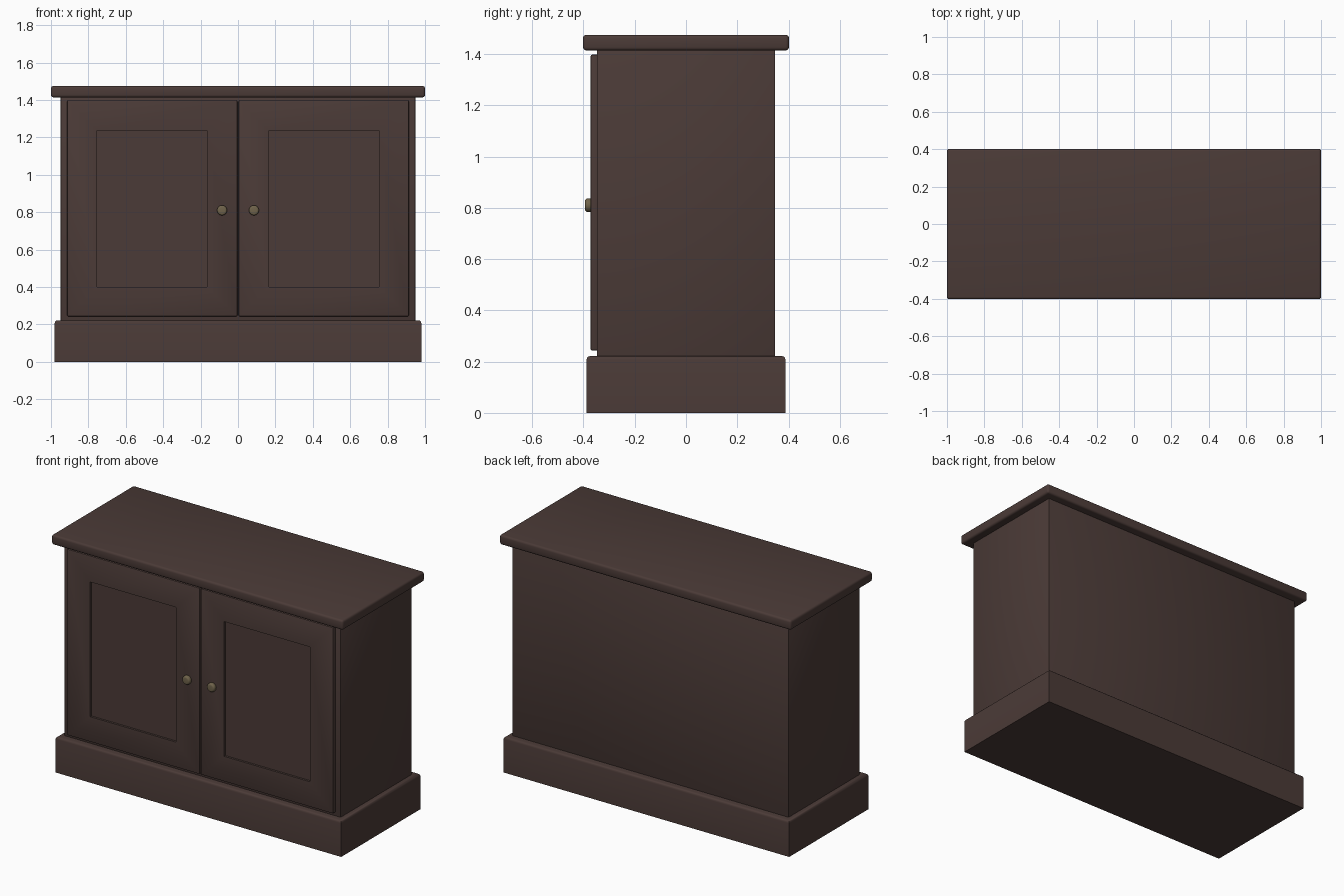
import bpy, bmesh, math

if "Cube" in bpy.data.objects:
    bpy.data.objects.remove(bpy.data.objects["Cube"])


def material(name, color):
    m = bpy.data.materials.new(name)
    m.diffuse_color = (*color, 1)
    m.use_nodes = True
    m.node_tree.nodes["Principled BSDF"].inputs["Base Color"].default_value = m.diffuse_color
    return m


WOOD = material("dark_wood", (0.07, 0.043, 0.038))
BRASS = material("aged_brass", (0.16, 0.125, 0.07))


def finish(bm, name, mat):
    bmesh.ops.recalc_face_normals(bm, faces=bm.faces)
    me = bpy.data.meshes.new(name)
    bm.to_mesh(me)
    bm.free()
    ob = bpy.data.objects.new(name, me)
    bpy.context.collection.objects.link(ob)
    me.materials.append(mat)
    bpy.ops.object.select_all(action='DESELECT')
    ob.select_set(True)
    bpy.context.view_layer.objects.active = ob
    bpy.ops.object.shade_smooth_by_angle(angle=math.radians(35))
    return ob


def box(x0, x1, y0, y1, z0, z1):
    bm = bmesh.new()
    bmesh.ops.create_cube(bm, size=1)
    for v in bm.verts:
        v.co = (x1 if v.co.x > 0 else x0,
                y1 if v.co.y > 0 else y0,
                z1 if v.co.z > 0 else z0)
    return bm


def bevel(bm, edges, width, segments=3):
    bmesh.ops.bevel(bm, geom=list(edges), offset=width, segments=segments,
                    profile=0.5, affect='EDGES')


# Plinth, rounded only along its top edge
bm = box(-0.98, 0.98, -0.388, 0.388, 0, 0.222)
bevel(bm, [e for e in bm.edges if all(v.co.z > 0.2 for v in e.verts)], 0.015)
finish(bm, "plinth", WOOD)

# Carcass
bm = box(-0.948, 0.948, -0.348, 0.348, 0.21, 1.42)
bevel(bm, bm.edges, 0.004, 2)
finish(bm, "carcass", WOOD)

# Overhanging top
bm = box(-1, 1, -0.402, 0.402, 1.414, 1.475)
bevel(bm, bm.edges, 0.013)
finish(bm, "top_board", WOOD)

for side, s in (("left", -1), ("right", 1)):
    # Door with a sunken panel
    xa, xb = sorted((s * 0.004, s * 0.913))
    bm = box(xa, xb, -0.372, -0.34, 0.243, 1.398)
    bevel(bm, bm.edges, 0.006, 2)
    bm.normal_update()
    front = min(bm.faces, key=lambda f: f.calc_center_median().y)
    bmesh.ops.inset_region(bm, faces=[front], thickness=0.155)
    px = sorted((s * 0.165, s * 0.754))
    cx = front.calc_center_median().x
    for v in front.verts:
        v.co.x = px[1] if v.co.x > cx else px[0]
        v.co.z = 1.236 if v.co.z > 0.8 else 0.40
    panel = bmesh.ops.extrude_discrete_faces(bm, faces=[front])["faces"][0]
    for v in panel.verts:
        v.co.y += 0.013
    finish(bm, side + "_door", WOOD)

    # Round knob
    bm = bmesh.new()
    bmesh.ops.create_cone(bm, cap_ends=True, segments=24, radius1=0.027,
                          radius2=0.027, depth=0.03)
    bevel(bm, [e for e in bm.edges if abs(e.verts[0].co.z - e.verts[1].co.z) < 1e-5],
          0.011, 4)
    knob = finish(bm, side + "_knob", BRASS)
    knob.rotation_euler.x = math.pi / 2
    knob.location = (s * 0.085, -0.379, 0.81)
